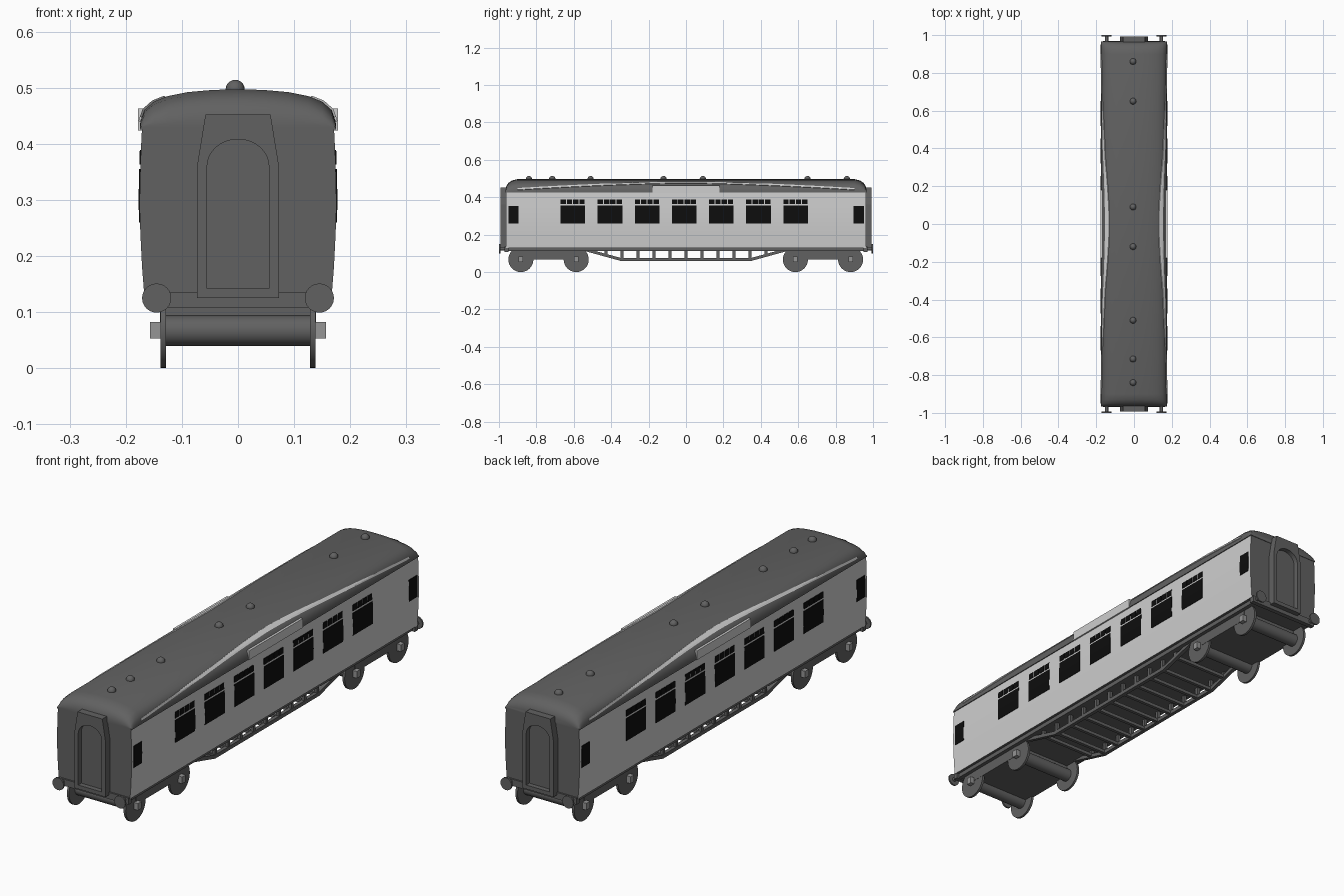
import bpy, bmesh, math

if "Cube" in bpy.data.objects:
    bpy.data.objects.remove(bpy.data.objects["Cube"])


def colour(name, r, g, b):
    m = bpy.data.materials.new(name)
    m.diffuse_color = (r, g, b, 1)
    m.use_nodes = True
    m.node_tree.nodes["Principled BSDF"].inputs["Base Color"].default_value = m.diffuse_color
    return m


DARK = colour("dark grey", 0.12, 0.12, 0.12)
LIGHT = colour("light grey", 0.62, 0.62, 0.62)
BLACK = colour("window black", 0.004, 0.004, 0.004)
HUB = colour("hub grey", 0.3, 0.3, 0.3)


def make(name, verts, faces, mats, smooth=None):
    me = bpy.data.meshes.new(name)
    me.from_pydata(verts, [], faces)
    bm = bmesh.new()
    bm.from_mesh(me)
    bmesh.ops.recalc_face_normals(bm, faces=bm.faces)
    bm.to_mesh(me)
    bm.free()
    ob = bpy.data.objects.new(name, me)
    bpy.context.collection.objects.link(ob)
    for m in mats:
        me.materials.append(m)
    if smooth:
        shade(ob, smooth)
    return ob


def shade(ob, angle=35):
    bpy.ops.object.select_all(action='DESELECT')
    ob.select_set(True)
    bpy.context.view_layer.objects.active = ob
    bpy.ops.object.shade_smooth_by_angle(angle=math.radians(angle))


def loft(name, rings, mats, smooth=None):
    n = len(rings[0])
    verts = [v for r in rings for v in r]
    faces = [(k * n + i, k * n + (i + 1) % n, (k + 1) * n + (i + 1) % n, (k + 1) * n + i)
             for k in range(len(rings) - 1) for i in range(n)]
    faces += [tuple(range(n)), tuple(range(len(verts) - n, len(verts)))]
    return make(name, verts, faces, mats, smooth)


def box(name, x0, x1, y0, y1, z0, z1, mat):
    ring = [(x0, z0), (x1, z0), (x1, z1), (x0, z1)]
    return loft(name, [[(x, y, z) for x, z in ring] for y in (y0, y1)], [mat])


def cyl(name, centre, r, depth, axis, mat, n=24):
    rot = (0, math.pi / 2, 0) if axis == 'x' else (math.pi / 2, 0, 0)
    bpy.ops.mesh.primitive_cylinder_add(vertices=n, radius=r, depth=depth, location=centre, rotation=rot)
    ob = bpy.context.object
    ob.name = name
    ob.data.materials.append(mat)
    shade(ob)
    return ob


def interp(z, pts):
    """Half width at height z on a (half width, height) profile."""
    for (xa, za), (xb, zb) in zip(pts, pts[1:]):
        if za <= z <= zb:
            return xa + (xb - xa) * (z - za) / (zb - za)
    return pts[-1][0]


# Body shell with gently bowed sides
BODY = [(0.167, 0.130), (0.171, 0.18), (0.174, 0.24), (0.1755, 0.29), (0.1745, 0.34),
        (0.173, 0.39), (0.171, 0.43)]
outline = BODY + [(-x, z) for x, z in reversed(BODY)]
body = loft("coach_body", [[(x, y, z) for x, z in outline] for y in (-0.963, 0.963)], [DARK, LIGHT], 30)
for p in body.data.polygons:
    p.material_index = 1 if abs(p.normal.x) > 0.7 else 0

# Domed roof, falling away at both ends
ROOF = [(0.175, 0.425), (0.174, 0.44), (0.167, 0.46), (0.15, 0.475), (0.125, 0.485),
        (0.09, 0.492), (0.045, 0.496), (0, 0.497)]
arc = ROOF + [(-x, z) for x, z in reversed(ROOF[:-1])]
ends = [(0.965, 0.25, 1), (0.960, 0.5, 1), (0.950, 0.72, 1), (0.930, 0.9, 1), (0.90, 1, 1)]
stations = [(-y, h) for y, h, _ in ends] + [(y, h) for y, h, _ in reversed(ends)]
loft("roof", [[(x, y, 0.425 + (z - 0.425) * h) for x, z in arc] for y, h in stations], [DARK], 40)

# Roof ventilators
for y in (0.86, 0.65, 0.09, -0.12, -0.51, -0.715, -0.84):
    bpy.ops.mesh.primitive_uv_sphere_add(segments=16, ring_count=10, radius=0.017, location=(-0.005, y, 0.497))
    v = bpy.context.object
    v.name = "roof_ventilator"
    v.data.materials.append(DARK)
    shade(v)


def side_plate(name, s, y0, y1, z0, z1, mat, out=0.002):
    """Thin plate following the bowed side."""
    zs = [z0, (z0 + z1) / 2, z1]
    ring = [(s * (interp(z, BODY) + out), z) for z in zs]
    ring += [(s * (interp(z, BODY) - 0.004), z) for z in reversed(zs)]
    return loft(name, [[(x, y, z) for x, z in ring] for y in (y0, y1)], [mat])


for s in (-1, 1):
    # Windows with four small top lights each
    for i in range(7):
        c = -0.605 + i * 0.1985
        side_plate("main_window", s, c - 0.066, c + 0.066, 0.26, 0.355, BLACK)
        for j in range(4):
            y = c - 0.066 + j * 0.0335
            side_plate("top_light", s, y, y + 0.029, 0.363, 0.389, BLACK)
    for a in (-0.95, 0.896):
        side_plate("end_window", s, a, a + 0.055, 0.26, 0.352, BLACK)

    # Name panel above the middle windows
    xs = sorted((s * 0.168, s * 0.178))
    box("side_panel", xs[0], xs[1], -0.18, 0.18, 0.424, 0.463, LIGHT)

    # Arched rain strip on the roof
    rings = []
    for k in range(41):
        y = -0.9 + 1.8 * k / 40
        zm = 0.479 - 0.036 * (abs(y) / 0.9) ** 1.5
        h = 0.0045
        ring = [(interp(zm + d, ROOF) + 0.003, zm + d + 0.002) for d in (-h, 0, h)]
        ring += [(interp(zm + d, ROOF) - 0.004, zm + d - 0.003) for d in (h, 0, -h)]
        rings.append([(s * x, y, z) for x, z in ring])
    loft("rain_strip", rings, [LIGHT])

    # Trussing with posts under the floor
    path = [(-0.54, 0.12), (-0.35, 0.068), (0.35, 0.068), (0.54, 0.12)]
    loft("truss_bar", [[(s * 0.13 + dx, y, z + dz) for dx, dz in
                        ((-0.008, -0.008), (0.008, -0.008), (0.008, 0.008), (-0.008, 0.008))]
                       for y, z in path], [DARK])
    for k in range(-5, 6):
        bottom = 0.068 if abs(k) < 5 else 0.09
        box("truss_post", s * 0.13 - 0.007, s * 0.13 + 0.007, k * 0.0855 - 0.007, k * 0.0855 + 0.007,
            bottom, 0.13, DARK)

# Cross members between the trusses
for k in range(-5, 6):
    z = 0.068 if abs(k) < 5 else 0.09
    box("truss_cross_member", -0.13, 0.13, k * 0.0855 - 0.007, k * 0.0855 + 0.007, z - 0.006, z + 0.008, DARK)

# Underframe
box("underframe", -0.155, 0.155, -0.965, 0.965, 0.112, 0.134, DARK)

# Bogies
for ya, yb in ((-0.883, -0.587), (0.585, 0.88)):
    box("bogie_frame", -0.139, 0.139, ya, yb, 0.068, 0.113, DARK)
    for y in (ya, yb):
        cyl("axle_drum", (0, y, 0.067), 0.027, 0.276, 'x', DARK)
        for s in (-1, 1):
            cyl("wheel", (s * 0.133, y, 0.067), 0.067, 0.010, 'x', DARK, 32)
            box("axle_box", s * 0.147 - 0.010, s * 0.147 + 0.010, y - 0.012, y + 0.012, 0.053, 0.082, HUB)

# Gangway connections and buffers
for e in (-1, 1):
    outer = [(0.073, 0.125), (0.073, 0.36), (0.058, 0.452)]
    arch = [(0.055 * math.cos(a), 0.36 + 0.048 * math.sin(a)) for a in
            [math.pi * k / 16 for k in range(17)]]
    door = [(-0.055, 0.142), (0.055, 0.142)] + arch
    shell = outer + [(-x, z) for x, z in reversed(outer)]
    gang = loft("gangway", [[(x, e * y, z) for x, z in shell] for y in (0.95, 0.993)], [DARK])
    cutter = loft("gangway_cutter", [[(x, e * y, z) for x, z in door] for y in (0.972, 1.05)], [DARK])
    cutter.hide_render = True
    cutter.hide_set(True)
    cut = gang.modifiers.new("doorway", 'BOOLEAN')
    cut.operation = 'DIFFERENCE'
    cut.object = cutter
    cut.solver = 'EXACT'
    box("buffer_beam", -0.165, 0.165, min(e * 0.95, e * 0.97), max(e * 0.95, e * 0.97), 0.108, 0.136, DARK)
    for s in (-1, 1):
        cyl("buffer_stem", (s * 0.145, e * 0.975, 0.125), 0.009, 0.04, 'y', DARK, 12)
        cyl("buffer_head", (s * 0.145, e * 0.9965, 0.125), 0.026, 0.007, 'y', DARK)
